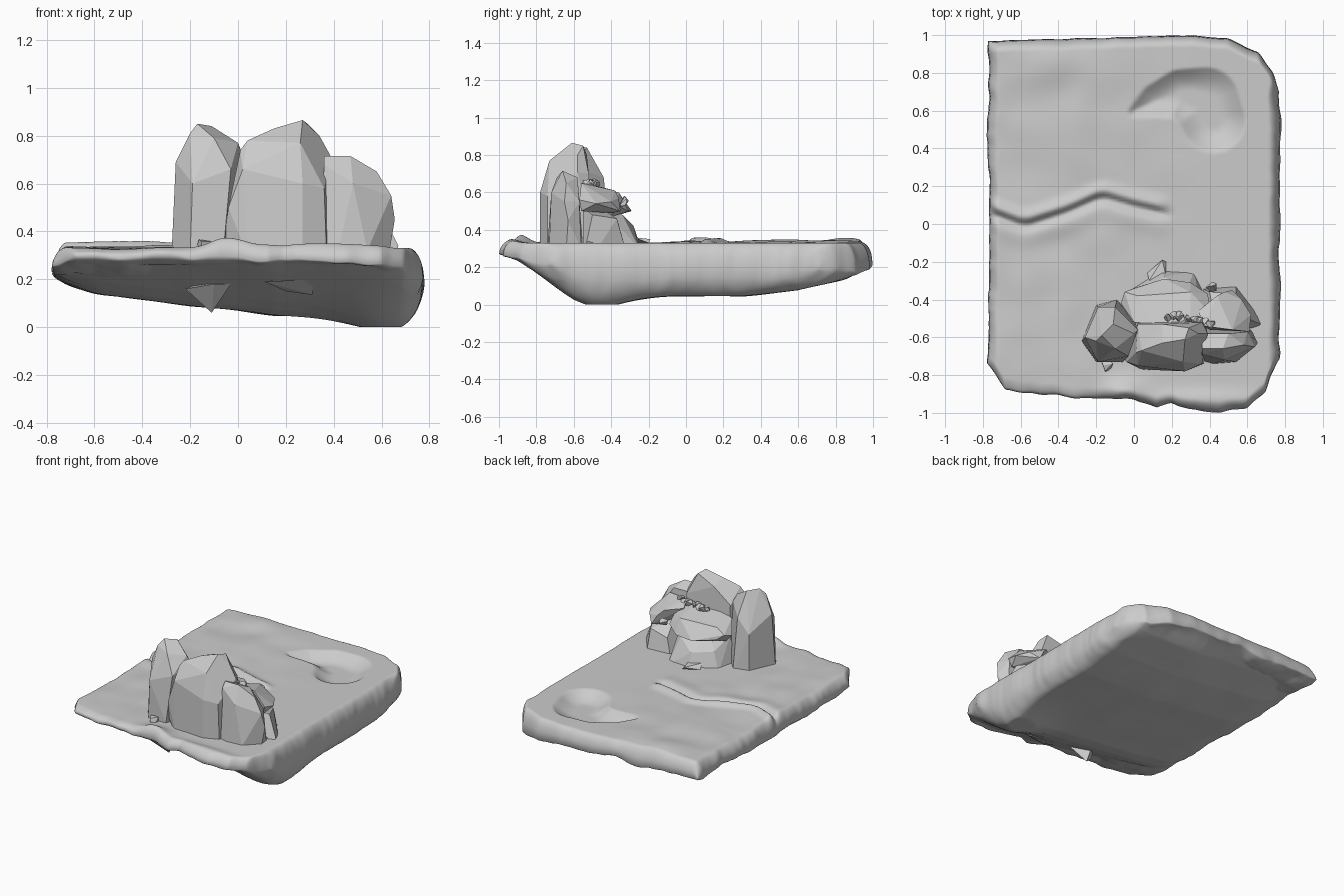
import bpy, bmesh, math, random
from mathutils import Vector, noise

if "Cube" in bpy.data.objects:
    bpy.data.objects.remove(bpy.data.objects["Cube"])
random.seed(4)


def lerp_table(t, x):
    if x <= t[0][0]:
        return t[0][1]
    for (a, p), (b, q) in zip(t, t[1:]):
        if x <= b:
            return p + (q - p) * (x - a) / (b - a)
    return t[-1][1]


def round_edge(d, r):
    t = min(max(d / r, 0), 1)
    return math.sqrt(1 - (1 - t) ** 2)


def smooth(t):
    t = min(max(t, 0), 1)
    return t * t * (3 - 2 * t)


def gauss(x, y, cx, cy, rx, ry):
    return math.exp(-((x - cx) / rx) ** 2 - ((y - cy) / ry) ** 2)


def nz(x, y, f, seed):
    return noise.noise(Vector((x * f, y * f, seed)))


def finish(bm, name):
    bmesh.ops.recalc_face_normals(bm, faces=bm.faces[:])
    me = bpy.data.meshes.new(name)
    bm.to_mesh(me)
    bm.free()
    ob = bpy.data.objects.new(name, me)
    bpy.context.collection.objects.link(ob)
    return ob


# slab outline and underside profiles
FRONT = [(-.77, -.74), (-.72, -.82), (-.68, -.88), (-.3, -.92), (0, -.93), (.12, -.97),
         (.2, -.945), (.3, -.985), (.45, -1), (.6, -.97), (.69, -.89), (.74, -.78), (.77, -.72)]
BACK = [(-.77, .97), (0, .99), (.3, 1), (.5, .98), (.66, .91), (.73, .8), (.77, .7)]
BOT_X = [(-.77, .17), (-.6, .14), (-.2, .09), (0, .07), (.15, .05), (.4, .045), (.77, .045)]
BOT_Y = [(-1, .24), (-.9, .2), (-.8, .155), (-.7, .105), (-.6, .055), (-.5, .018), (-.4, 0), (.3, 0),
         (.6, .03), (.85, .09), (1, .15)]
# surface features: groove path, hollow path with radii
GROOVE = [(-.8, .07), (-.58, -.015), (-.35, .06), (-.17, .14), (0, .09), (.2, .045)]
HOLLOW = [(0, .595, .03), (.12, .655, .09), (.25, .69, .13), (.38, .65, .18), (.42, .55, .17)]
hollow = []
for a, b in zip(HOLLOW, HOLLOW[1:]):
    hollow += [Vector(a).lerp(Vector(b), i / 5) for i in range(6)]


def top_z(x, y):
    z = .33 + .01 * nz(x, y, 5, 1) * smooth(.6 - x)
    z += .022 * gauss(x, y, -.4, .85, .3, .12) + .012 * gauss(x, y, -.3, .5, .3, .3)
    z += .045 * gauss(x, y, -.05, -.9, .1, .07) + .02 * gauss(x, y, .35, -.93, .3, .05)
    if x < .25 and abs(y - .07) < .3:
        c = sum(lerp_table(GROOVE, x + d) for d in (-.03, 0, .03)) / 3
        fade = smooth((.22 - x) / .1)
        z += fade * (.024 * math.exp(-((y - c - .045) / .035) ** 2) - .025 * math.exp(-((y - c) / .025) ** 2)
                     + .01 * math.exp(-((y - c + .06) / .06) ** 2))
    if x > -.1 and y > .3:
        k = max((1 - math.hypot(x - h.x, y - h.y) / h.z) * min(1, h.z / .15) for h in hollow)
        z -= .06 * math.sin(min(max(k, 0) * 1.3, 1) * math.pi / 2)
    return z


def bottom_z(x, y):
    z = lerp_table(BOT_X, x) + lerp_table(BOT_Y, y) - .075 * gauss(x, y, .6, -.55, .2, .26)
    return min(max(0, z + .006 * nz(x, y, 4, 7)), .26)


# slab
NX, NY = 130, 160
space = lambda i, n: .5 * i / n + .25 - .25 * math.cos(math.pi * i / n)
bm = bmesh.new()
tops, bots = [], []
for i in range(NX + 1):
    x0 = -.77 + 1.54 * space(i, NX)
    tr, br = [], []
    for j in range(NY + 1):
        f, b = lerp_table(FRONT, x0) + .012 * nz(x0, 0, 11, 2), lerp_table(BACK, x0) + .006 * nz(x0, 0, 9, 5)
        y = f + (b - f) * space(j, NY)
        x = x0 + (.014 * nz(x0, y, 7, 3) + .005 * nz(x0, y, 17, 6)) * (abs(x0) / .77) ** 6
        edge = [x0 + .77, .77 - x0, y - f, b - y]
        zm = .23 - .04 * smooth((x + .2) / .9) + .07 * smooth((-.6 - y) / .35)
        zm += .03 * nz(x, y, 5, 9) + .008 * nz(x, y, 12, 4)
        gt = math.prod(round_edge(d, .06) for d in edge)
        gb = math.prod(round_edge(d, r) for d, r in zip(edge, (.22, .1, .12, .16)))
        zb = min(bottom_z(x, y), zm - .02)
        v = bm.verts.new((x, y, zm + (top_z(x, y) - zm) * gt))
        tr.append(v)
        rim = i in (0, NX) or j in (0, NY)
        br.append(v if rim else bm.verts.new((x, y, zm + (zb - zm) * gb)))
    tops.append(tr)
    bots.append(br)
for g in (tops, bots):
    for i in range(NX):
        for j in range(NY):
            bm.faces.new((g[i][j], g[i + 1][j], g[i + 1][j + 1], g[i][j + 1]))
slab = finish(bm, "ground_slab")
slab.data.shade_smooth()


# faceted boulders as convex hulls
def rock(name, pts):
    bm = bmesh.new()
    for p in pts:
        bm.verts.new(p)
    r = bmesh.ops.convex_hull(bm, input=bm.verts[:])
    junk = {g for g in r["geom_interior"] + r["geom_unused"] if isinstance(g, bmesh.types.BMVert)}
    bmesh.ops.delete(bm, geom=list(junk), context='VERTS')
    bmesh.ops.dissolve_limit(bm, angle_limit=math.radians(8), verts=bm.verts[:], edges=bm.edges[:])
    return finish(bm, name)


rock("left_boulder", [
    (-.28, -.62, .25), (-.28, -.6, .53), (-.26, -.6, .69), (-.2, -.73, .3), (-.19, -.73, .6), (-.06, -.73, .33),
    (-.03, -.7, .66), (-.2, -.62, .81), (-.17, -.59, .85), (-.11, -.53, .84), (0, -.58, .77), (.02, -.56, .72),
    (-.2, -.43, .3), (-.09, -.4, .3), (-.19, -.44, .58), (-.1, -.44, .68), (0, -.5, .3), (-.1, -.66, .79)])
rock("middle_boulder", [
    (-.06, -.7, .36), (-.04, -.73, .5), (.01, -.68, .74), (.02, -.75, .66), (.04, -.77, .3), (.27, -.78, .3),
    (.27, -.78, .6), (.26, -.73, .77), (.04, -.67, .78), (.15, -.63, .83), (.27, -.61, .865), (.29, -.55, .85),
    (.34, -.58, .8), (.39, -.58, .71), (.39, -.65, .5), (.37, -.74, .3), (.36, -.74, .58), (.02, -.53, .7),
    (.15, -.53, .8), (.36, -.52, .7), (.02, -.5, .3), (.37, -.5, .3)])
rock("right_boulder", [
    (.34, -.72, .3), (.36, -.69, .68), (.36, -.66, .715), (.47, -.66, .715), (.48, -.72, .6), (.42, -.74, .32),
    (.58, -.64, .65), (.64, -.65, .55), (.655, -.63, .45), (.63, -.64, .3), (.54, -.73, .32), (.36, -.58, .68),
    (.5, -.58, .68), (.6, -.57, .55), (.62, -.56, .3), (.38, -.55, .3)])
# rear ledges
rock("rear_ledge", [
    (-.07, -.42, .55), (-.05, -.36, .57), (0, -.34, .53), (.16, -.29, .5), (.3, -.31, .5), (.39, -.37, .53),
    (.41, -.48, .6), (.3, -.53, .64), (.1, -.53, .64), (0, -.52, .62), (.02, -.38, .6), (.3, -.36, .6),
    (0, -.45, .48), (.15, -.36, .48), (.33, -.4, .47), (.3, -.55, .5)])
rock("right_ledge", [
    (.34, -.46, .62), (.37, -.54, .65), (.52, -.56, .65), (.61, -.57, .56), (.62, -.48, .54), (.57, -.4, .55),
    (.48, -.36, .57), (.44, -.38, .61), (.52, -.35, .5), (.5, -.4, .49), (.4, -.56, .5), (.59, -.56, .5)])
# lower blocks
rock("rear_low_block", [
    (-.06, -.5, .3), (-.02, -.34, .3), (.03, -.36, .43), (.1, -.42, .52), (.14, -.24, .3), (.16, -.28, .42),
    (.32, -.25, .3), (.28, -.34, .48), (.35, -.45, .52), (.37, -.35, .3), (0, -.5, .5)])
rock("right_low_block", [
    (.33, -.5, .3), (.36, -.34, .3), (.4, -.36, .43), (.42, -.46, .52), (.54, -.33, .32), (.54, -.37, .46),
    (.64, -.46, .32), (.6, -.5, .48), (.67, -.53, .34), (.66, -.55, .3), (.4, -.55, .52)])
# shards: two poke out under the slab, one lies behind the pile
rock("lower_shard_left", [(-.22, -.7, .16), (-.03, -.7, .18), (-.11, -.62, .06), (-.12, -.55, .2), (-.1, -.72, .18)])
rock("lower_shard_right", [(.11, -.8, .19), (.32, -.79, .2), (.31, -.7, .135), (.2, -.71, .15), (.2, -.55, .2)])
rock("rear_shard", [(.07, -.26, .33), (.17, -.2, .33), (.15, -.19, .35), (.17, -.28, .36), (.08, -.3, .36)])


# pebbles
def pebble(name, c, r):
    rock(name, [Vector(c) + Vector([random.gauss(0, 1) for _ in range(3)]).normalized() * r for _ in range(12)])


for i in range(9):
    pebble("ledge_pebble", (.18 + .028 * i, -.49 - .004 * i + random.uniform(-.012, .012), .645), random.uniform(.02, .03))
pebble("front_pebble", (-.14, -.75, .34), .035)
pebble("side_pebble", (.41, -.34, .55), .035)
